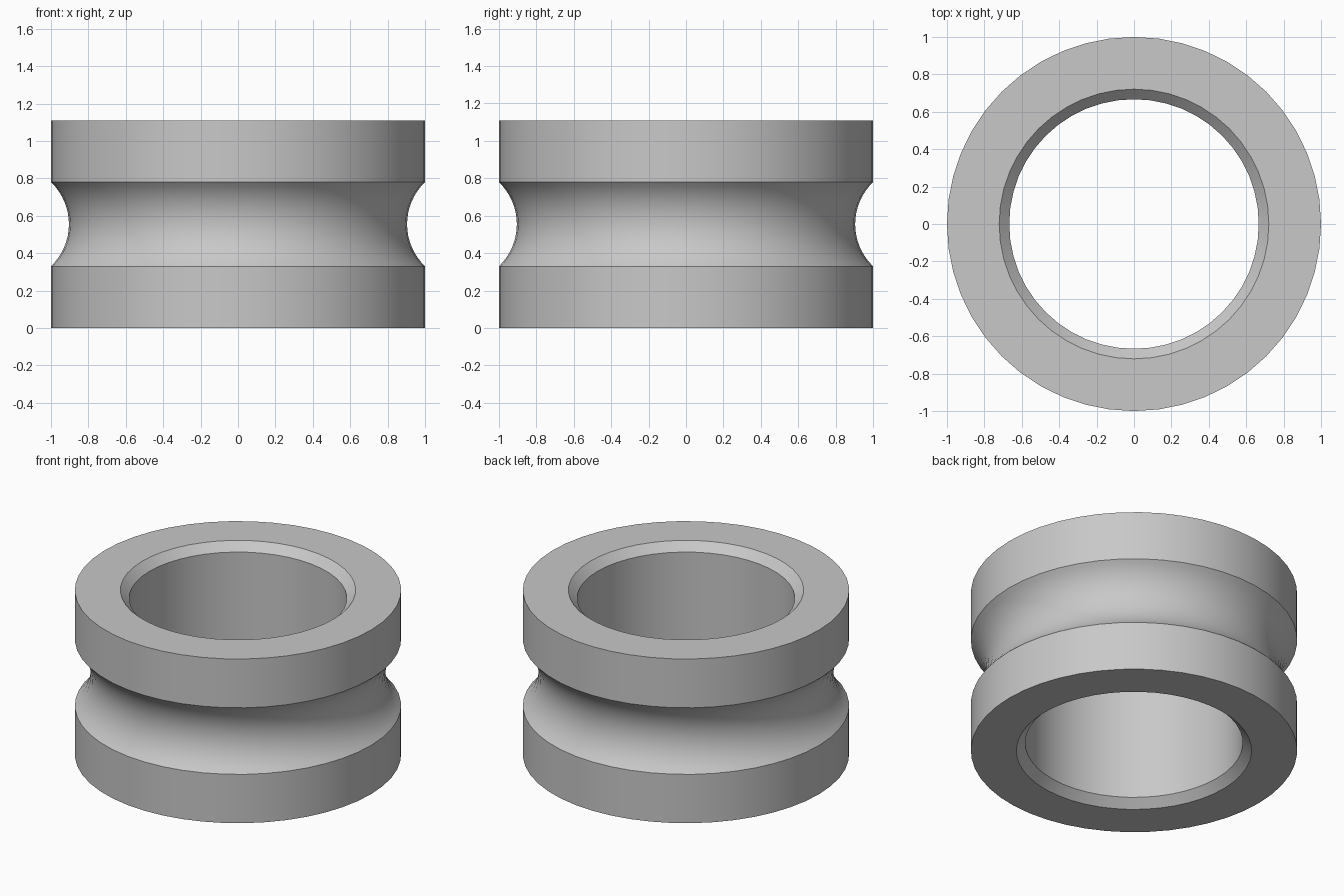
import bpy
import bmesh
import math

cube = bpy.data.objects.get("Cube")
if cube:
    bpy.data.objects.remove(cube, do_unlink=True)

SEGMENTS = 48
HEIGHT = 1.11
OUTER, BORE, CHAMFER = 1.0, 0.667, 0.054
GROOVE_HALF, GROOVE_FLOOR = 0.225, 0.904
MID = HEIGHT / 2

# Plain grey finish
grey = bpy.data.materials.new("plain_grey")
grey.use_nodes = True
colour = (0.58, 0.58, 0.58, 1)
grey.diffuse_color = colour
grey.node_tree.nodes["Principled BSDF"].inputs["Base Color"].default_value = colour

# Round groove, an arc through both lips and the groove floor
depth = OUTER - GROOVE_FLOOR
arc_radius = (GROOVE_HALF ** 2 + depth ** 2) / (2 * depth)
arc_centre = GROOVE_FLOOR + arc_radius
sweep = math.asin(GROOVE_HALF / arc_radius)
steps = 16
groove = []
for i in range(steps + 1):
    a = sweep * (2 * i / steps - 1)
    groove.append((arc_centre - arc_radius * math.cos(a), MID + arc_radius * math.sin(a)))

# Closed ring section: bottom face, grooved rim, top face, chamfered bore
profile = [(BORE + CHAMFER, 0), (OUTER, 0), *groove, (OUTER, HEIGHT),
           (BORE + CHAMFER, HEIGHT), (BORE, HEIGHT - CHAMFER), (BORE, CHAMFER)]

bm = bmesh.new()
verts = [bm.verts.new((r, 0, z)) for r, z in profile]
edges = [bm.edges.new((v, verts[i - 1])) for i, v in enumerate(verts)]
bmesh.ops.spin(bm, geom=verts + edges, cent=(0, 0, 0), axis=(0, 0, 1),
               angle=math.tau, steps=SEGMENTS, use_merge=True)
bmesh.ops.remove_doubles(bm, verts=bm.verts, dist=0.0001)
bmesh.ops.recalc_face_normals(bm, faces=bm.faces)
mesh = bpy.data.meshes.new("grooved_ring")
bm.to_mesh(mesh)
bm.free()
mesh.materials.append(grey)

ring = bpy.data.objects.new("grooved_ring", mesh)
bpy.context.collection.objects.link(ring)
bpy.ops.object.select_all(action="DESELECT")
ring.select_set(True)
bpy.context.view_layer.objects.active = ring
bpy.ops.object.shade_smooth_by_angle(angle=math.radians(30))
